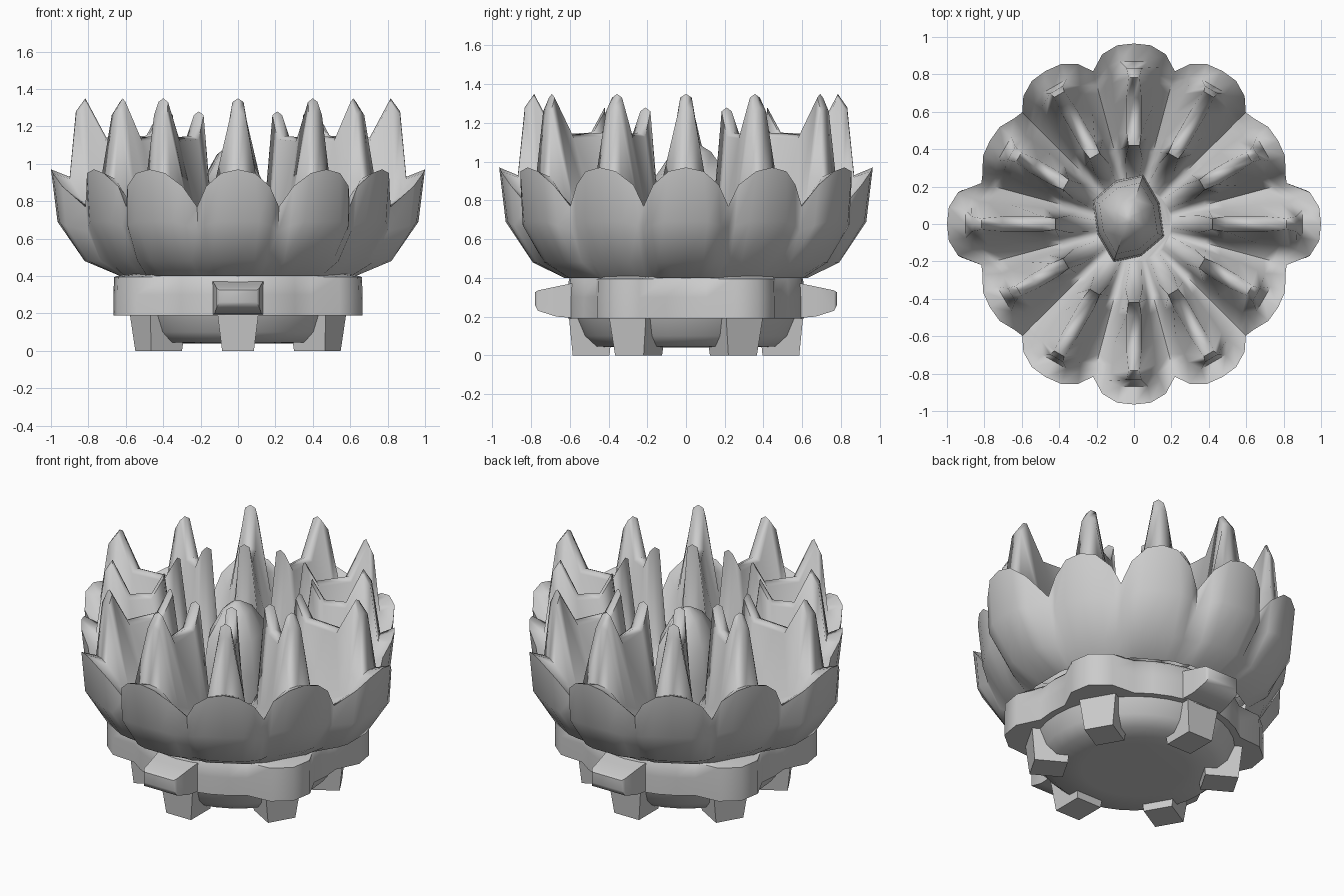
import bpy, bmesh, math
from math import sin, cos, pi, radians

if "Cube" in bpy.data.objects:
    bpy.data.objects.remove(bpy.data.objects["Cube"])


def finish(name, bm, angle=50):
    bmesh.ops.remove_doubles(bm, verts=bm.verts, dist=0.0005)
    bmesh.ops.recalc_face_normals(bm, faces=bm.faces)
    me = bpy.data.meshes.new(name)
    bm.to_mesh(me)
    bm.free()
    ob = bpy.data.objects.new(name, me)
    bpy.context.collection.objects.link(ob)
    bpy.ops.object.select_all(action='DESELECT')
    bpy.context.view_layer.objects.active = ob
    ob.select_set(True)
    bpy.ops.object.shade_smooth_by_angle(angle=radians(angle))
    return ob


def skin(bm, columns, cap_start=False, cap_end=False):
    """Bridge a closed ring of point columns."""
    cols = [[bm.verts.new(p) for p in c] for c in columns]
    n = len(cols)
    for i in range(n):
        a, b = cols[i], cols[(i + 1) % n]
        for j in range(len(a) - 1):
            bm.faces.new((a[j], b[j], b[j + 1], a[j + 1]))
    if cap_start:
        bm.faces.new([c[0] for c in cols])
    if cap_end:
        bm.faces.new([c[-1] for c in cols])


# Petal bowl: each of 12 sectors has a ridge, its two flanks and a valley
radius = [.63, .82, .965, 1.0, .90, .85, .80, .69, .49, .42, .35, .20]
ridge_z = [.40, .48, .69, .97, .93, 1.28, 1.35, 1.14, 1.15, 1.28, .72, .55]
edge_w = [.07, .09, .11, .09, .075, .04, .03, .04, .04, .03, .045, .02]
edge_drop = [0, 0, 0, .02, .01, .02, .02, .02, .02, .02, .02, 0]
flank_r = [.63, .80, .92, .94, .87, .83, .78, .66, .48, .40, .32, .20]
flank_w = [.12, .15, .18, .17, .14, .12, .115, .105, .085, .07, .06, .04]
flank_z = [.40, .48, .67, .88, .83, .80, .78, .72, .67, .64, .59, .55]
valley_r = [.63, .76, .83, .845, .80, .77, .72, .62, .48, .39, .30, .20]
valley_z = [.40, .48, .64, .77, .74, .72, .70, .66, .62, .60, .57, .55]
lobe_scale = [1.0, .89, .945, .965, .945, .89]
spike_scale = [1.02, .89, 1.0, .98, 1.0, .89]


def turned(r, w, z, a):
    return (r * cos(a) - w * sin(a), r * sin(a) + w * cos(a), z)


bm = bmesh.new()
columns = []
for k in range(12):
    a = k * pi / 6
    lobe, spike = lobe_scale[k % 6], spike_scale[k % 6]
    st = [1] + [lobe] * 4 + [min(spike, lobe + .03)] + [spike] * 2 + [1] * 4
    for side in (-1, 0, 1):
        if side:
            flank = [turned(flank_r[j] * (lobe if 0 < j < 8 else 1), side * flank_w[j], flank_z[j], a)
                     for j in range(12)]
            edge = [turned((radius[j] - .01 * (j in (2, 3))) * st[j], side * edge_w[j],
                           ridge_z[j] - edge_drop[j], a) for j in range(12)]
            columns += [flank, edge] if side < 0 else [edge, flank]
        else:
            columns.append([turned(radius[j] * st[j], 0, ridge_z[j], a) for j in range(12)])
    columns.append([turned(valley_r[j], 0, valley_z[j], a + pi / 12) for j in range(12)])
skin(bm, columns, cap_end=True)
finish("petal_bowl", bm, 75)

# Centre bud with a few uneven points
bm = bmesh.new()
cols = []
for i in range(8):
    a = i * pi / 4 + pi / 8
    f = 1.1 if i % 2 else .95
    cols.append([(-.03 + r * f * .9 * cos(a), .03 + r * f * 1.1 * sin(a), z)
                 for r, z in ((.21, .52), (.2, .72), (.17, .92), (.09, 1.05), (.02, 1.1))])
skin(bm, cols, cap_end=True)
finish("centre_bud", bm, 60)

# Base band with four swollen corners and a shallow rounded underside
bm = bmesh.new()
cols = []
for i in range(36):
    a = i * pi / 18
    near = min(abs(math.remainder(a - radians(d), 2 * pi)) for d in (30, 150, 210, 330))
    r = .61 + .135 * max(0, 1 - (near / .34) ** 2)
    cols.append([(p * cos(a), p * sin(a), z) for p, z in
                 ((.3, .04), (.47, .045), (.53, .1), (.57, .19), (r, .19),
                  (r, .3), (r - .005, .395), (.58, .42))])
skin(bm, cols, cap_start=True, cap_end=True)
finish("base_band", bm, 55)


def block(name, a, rings):
    """Tapered block: each ring is four (radial, tangential, z) corners."""
    bm = bmesh.new()
    rows = [[turned(*p, a) for p in ring] for ring in rings]
    skin(bm, list(zip(*rows)), True, True)
    finish(name, bm, 50)


# Six feet
for k in range(6):
    rings = [[(.49 + x * h, y * w, z) for x, y in ((-1, -1), (1, -1), (1, 1), (-1, 1))]
             for h, w, z in ((.095, .085, 0), (.115, .11, .2))]
    block("foot_%d" % (k + 1), pi / 6 + k * pi / 3, rings)

# Front and back tabs
for name, a in (("front_tab", -pi / 2), ("back_tab", pi / 2)):
    rings = [[(r, y * w, z) for y, z in ((-1, lo), (1, lo), (1, hi), (-1, hi))]
             for r, w, lo, hi in ((.55, .14, .19, .38), (.67, .125, .2, .355), (.765, .115, .23, .335), (.78, .1, .26, .325))]
    block(name, a, rings)
